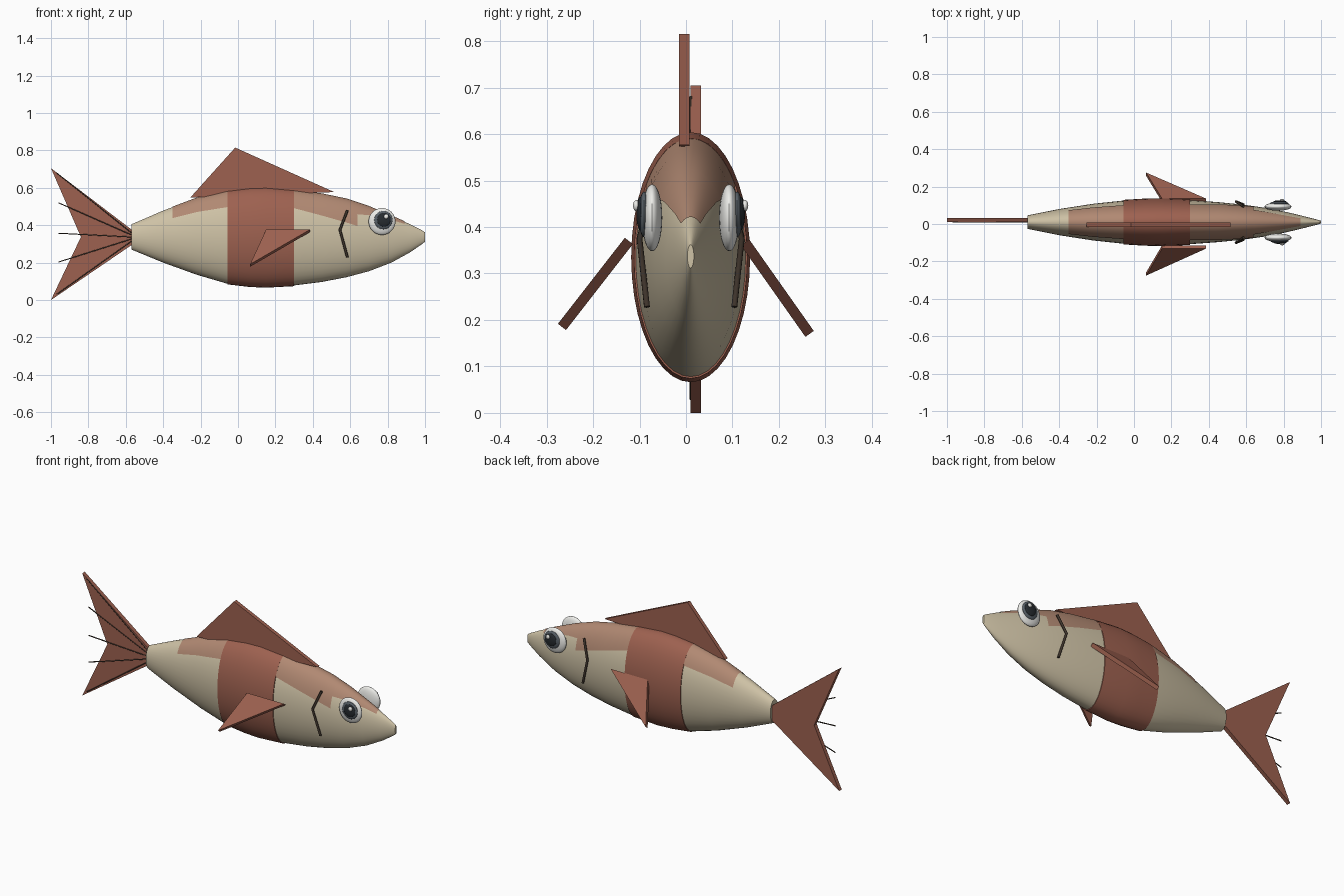
import bpy, bmesh, math
from mathutils import Vector

if "Cube" in bpy.data.objects:
    bpy.data.objects.remove(bpy.data.objects["Cube"])

CY = 0.01  # body centre in y
# body stations: x, top z, bottom z, half width
ST = [(-0.57, .405, .27, .036), (-0.40, .478, .20, .070), (-0.22, .545, .135, .098),
      (-0.06, .583, .088, .115), (0.06, .597, .074, .122), (0.15, .60, .07, .124), (0.30, .587, .078, .118),
      (0.45, .567, .097, .107), (0.58, .54, .122, .094), (0.70, .50, .154, .077),
      (0.82, .45, .20, .053), (0.92, .405, .255, .029), (0.985, .372, .30, .012), (1.0, .362, .312, .007)]


def mat(name, rgb):
    m = bpy.data.materials.new(name)
    m.diffuse_color = (*rgb, 1)
    m.use_nodes = True
    m.node_tree.nodes["Principled BSDF"].inputs["Base Color"].default_value = m.diffuse_color
    return m


CREAM = mat("cream", (.62, .54, .38))
RUST = mat("rust", (.34, .12, .08))
TAN = mat("tan", (.44, .25, .17))
WHITE = mat("white", (.85, .85, .82))
GREY = mat("slate", (.10, .12, .14))
DARK = mat("dark", (.02, .025, .03))
BROWN = mat("line_brown", (.05, .035, .025))


def finish(name, bm, m, smooth=True):
    bmesh.ops.recalc_face_normals(bm, faces=bm.faces)
    me = bpy.data.meshes.new(name)
    bm.to_mesh(me)
    bm.free()
    me.materials.append(m)
    ob = bpy.data.objects.new(name, me)
    bpy.context.collection.objects.link(ob)
    if smooth:
        bpy.context.view_layer.objects.active = ob
        ob.select_set(True)
        bpy.ops.object.shade_smooth_by_angle(angle=math.radians(35))
        ob.select_set(False)
    return ob


def section(x):
    for a, b in zip(ST, ST[1:]):
        if x <= b[0]:
            t = (x - a[0]) / (b[0] - a[0])
            return [a[i] + (b[i] - a[i]) * t for i in range(1, 4)]
    return ST[-1][1:]


def shell(name, x0, x1, m, off=0.0, lo=None, n=40):
    """Body surface between x0 and x1; lo = start elevations for a back patch, None = full ring."""
    xs = [x0] + [s[0] for s in ST if x0 < s[0] < x1] + [x1]
    bm = bmesh.new()
    rings = []
    for x in xs:
        top, bot, w = section(x)
        zc, h = (top + bot) / 2, (top - bot) / 2
        if lo:
            a = math.radians(lo[0] + (lo[1] - lo[0]) * (x - x0) / (x1 - x0))
            angs = [a + (math.pi - 2 * a) * i / n for i in range(n + 1)]
        else:
            angs = [2 * math.pi * i / n for i in range(n)]
        rings.append([bm.verts.new((x, CY + (w + off) * math.cos(t), zc + (h + off) * math.sin(t))) for t in angs])
    for r, s in zip(rings, rings[1:]):
        for i in range(len(r) - (1 if lo else 0)):
            j = (i + 1) % len(r)
            bm.faces.new((r[i], r[j], s[j], s[i]))
    if not lo:
        bm.faces.new(rings[0])
        bm.faces.new(rings[-1])
    return finish(name, bm, m)


def slab(name, pts, thick, m=RUST):
    """Flat polygon thickened evenly about its plane."""
    pts = [Vector(p) for p in pts]
    nrm = (pts[1] - pts[0]).cross(pts[2] - pts[0]).normalized() * thick / 2
    bm = bmesh.new()
    a = [bm.verts.new(p - nrm) for p in pts]
    b = [bm.verts.new(p + nrm) for p in pts]
    bm.faces.new(a)
    bm.faces.new(b[::-1])
    for i in range(len(pts)):
        j = (i + 1) % len(pts)
        bm.faces.new((a[i], a[j], b[j], b[i]))
    return finish(name, bm, m, False)


def ball(name, c, r, m):
    bm = bmesh.new()
    bmesh.ops.create_uvsphere(bm, u_segments=28, v_segments=16, radius=1)
    for v in bm.verts:
        v.co = Vector((v.co.x * r[0] + c[0], v.co.y * r[1] + c[1], v.co.z * r[2] + c[2]))
    return finish(name, bm, m)


def rod(name, pts, r, m):
    cu = bpy.data.curves.new(name, 'CURVE')
    cu.dimensions = '3D'
    cu.bevel_depth = r
    cu.bevel_resolution = 1
    cu.use_fill_caps = True
    sp = cu.splines.new('POLY')
    sp.points.add(len(pts) - 1)
    for p, q in zip(sp.points, pts):
        p.co = (*q, 1)
    cu.materials.append(m)
    ob = bpy.data.objects.new(name, cu)
    bpy.context.collection.objects.link(ob)


# body, belly band and back patches
shell("body", -0.57, 1.0, CREAM)
shell("middle_band", -0.055, 0.30, RUST, 0.004)
shell("back_patch_rear", -0.35, -0.055, TAN, 0.003, (38, 40))
shell("back_patch_front", 0.30, 0.64, TAN, 0.003, (38, 20))
shell("head_patch", 0.64, 0.89, TAN, 0.003, (42, 58))

# dorsal fin and forked tail
slab("dorsal_fin", [(-.255, -.004, .548), (-.015, -.004, .815), (.515, -.004, .577), (.35, -.004, .572)], .022)
slab("tail_fin", [(-.56, .021, .37), (-1, .021, .705), (-.84, .021, .337), (-1, .021, 0), (-.56, .021, .30)], .023)
for i, (x, z) in enumerate([(-.97, .68), (-.96, .52), (-.96, .357), (-.96, .203), (-.97, .03)]):
    rod(f"tail_ray_{i}", [(-.57, .0105, .337 + (z - .357) * .07), (x, .0105, z)], .003, BROWN)

# pectoral fins
slab("pectoral_fin_near", [(.385, -.123, .37), (.15, -.123, .37), (.065, -.267, .185)], .022)
slab("pectoral_fin_far", [(.385, .127, .367), (.15, .127, .367), (.065, .266, .17)], .022)

# eyes and gill lines on both sides
for side, s in (("near", -1), ("far", 1)):
    ball("eye_white_" + side, (.77, CY + s * .083, .42), (.072, .022, .072), WHITE)
    ball("iris_" + side, (.777, CY + s * .100, .427), (.049, .012, .049), GREY)
    ball("pupil_" + side, (.78, CY + s * .108, .429), (.036, .009, .036), DARK)
    ball("eye_glint_" + side, (.792, CY + s * .117, .446), (.012, .007, .012), WHITE)
    rod("gill_line_" + side, [(.585, CY + s * .084, .48), (.545, CY + s * .110, .375),
                              (.585, CY + s * .094, .228)], .007, BROWN)
